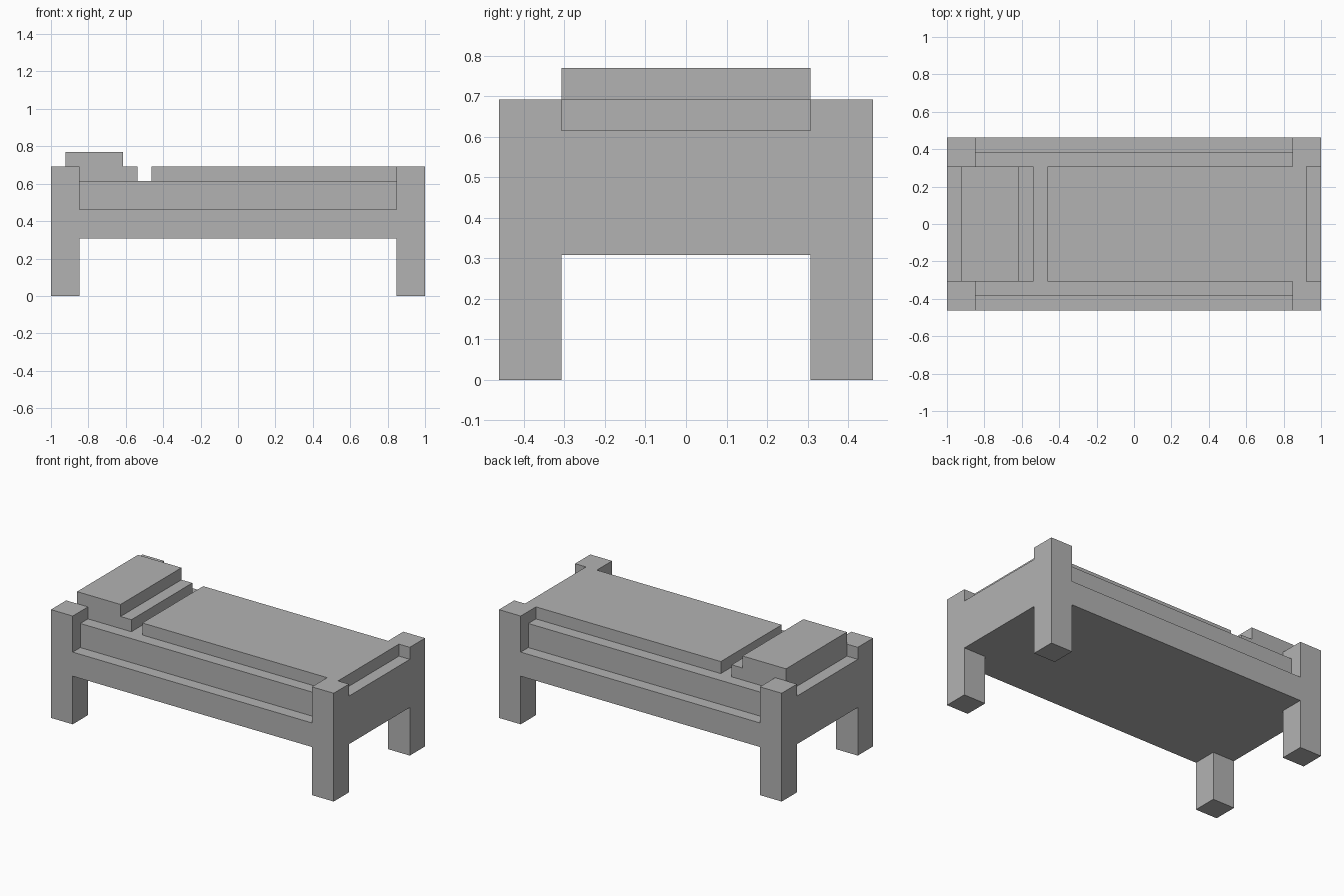
import bpy
import bmesh
from mathutils import Vector

if "Cube" in bpy.data.objects:
    bpy.data.objects.remove(bpy.data.objects["Cube"], do_unlink=True)

U = 1 / 13  # module: the bed is 26 x 12 x 10 modules

grey = bpy.data.materials.new("plain grey")
grey.use_nodes = True
colour = (0.45, 0.45, 0.45, 1)
grey.diffuse_color = colour
grey.node_tree.nodes["Principled BSDF"].inputs["Base Color"].default_value = colour


def add_box(bm, low, high):
    """Add a box spanning two corners, given in modules."""
    low, high = Vector(low) * U, Vector(high) * U
    for v in bmesh.ops.create_cube(bm, size=1)["verts"]:
        v.co = (low + high) / 2 + v.co * (high - low)


def part(name, *boxes):
    bm = bmesh.new()
    for low, high in boxes:
        add_box(bm, low, high)
    mesh = bpy.data.meshes.new(name)
    bm.to_mesh(mesh)
    bm.free()
    mesh.materials.append(grey)
    obj = bpy.data.objects.new(name, mesh)
    bpy.context.collection.objects.link(obj)
    return obj


def mirrored(a, b, s):
    """Sorted span of a..b on the side given by the sign s."""
    return sorted((a * s, b * s))


# Bed base running the full length between the posts
part("bed_base", ((-13, -4, 4), (13, 4, 8)))

# Stepped side rails and the four corner posts
for side, sy in (("right", -1), ("left", 1)):
    o0, o1 = mirrored(4, 6, sy)
    i0, i1 = mirrored(4, 5, sy)
    part(side + "_lower_rail", ((-11, o0, 4), (11, o1, 6)))
    part(side + "_upper_rail", ((-11, i0, 6), (11, i1, 8)))
    for end, sx in (("head", -1), ("foot", 1)):
        x0, x1 = mirrored(11, 13, sx)
        part(end + "_" + side + "_post", ((x0, o0, 0), (x1, o1, 9)))

# Blanket and the pillow on its folded sheet
part("blanket", ((-6, -4, 8), (12, 4, 9)))
part("pillow_sheet", ((-12, -4, 8), (-7, 4, 9)))
part("pillow", ((-12, -4, 9), (-8, 4, 10)))
